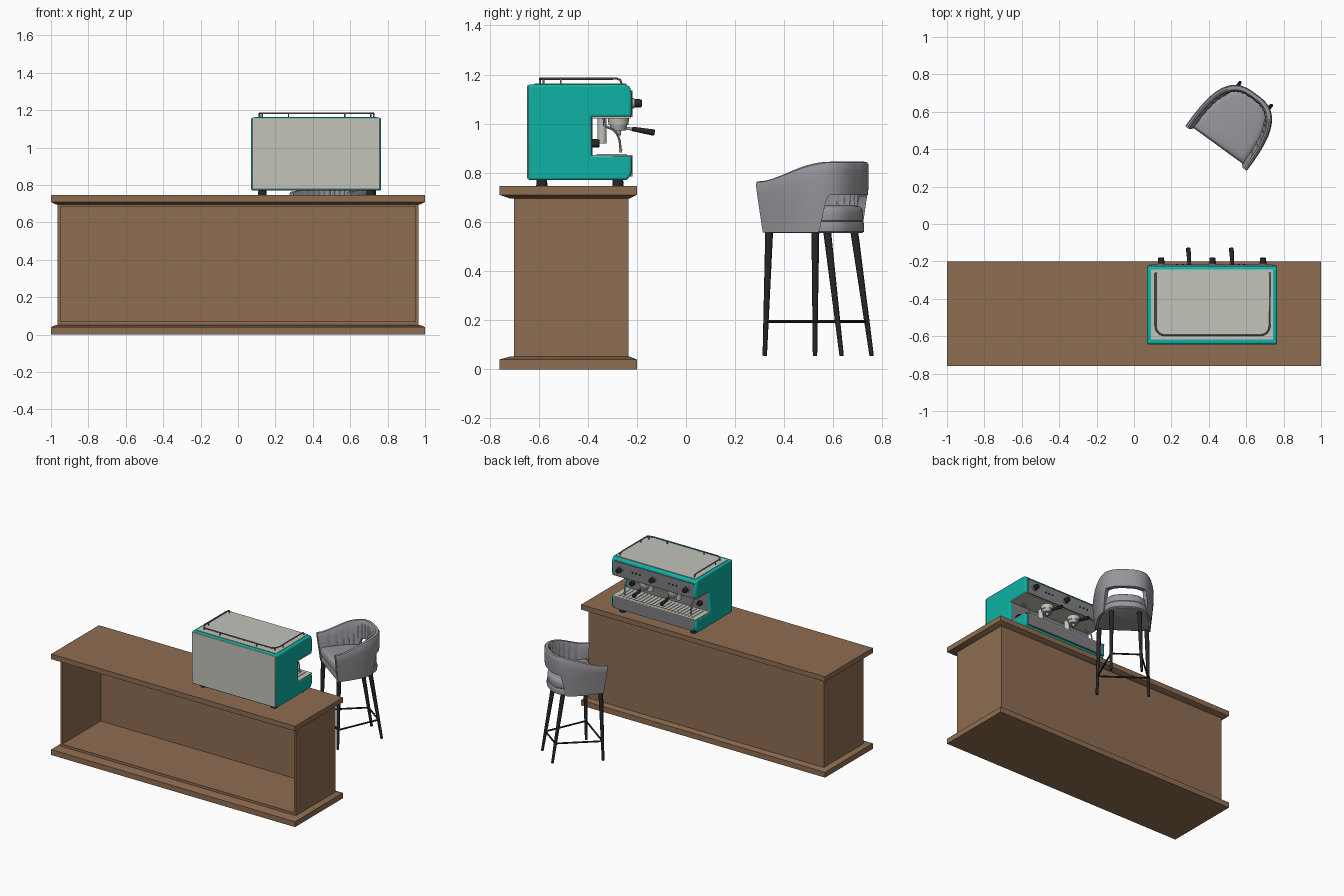
import bpy, bmesh, math
from mathutils import Vector, Matrix

if "Cube" in bpy.data.objects:
    bpy.data.objects.remove(bpy.data.objects["Cube"])

def material(name, r, g, b):
    m = bpy.data.materials.new(name)
    m.diffuse_color = [(c / 255 / 12.92 if c < 10 else ((c / 255 + .055) / 1.055) ** 2.4) for c in (r, g, b)] + [1]
    m.use_nodes = True
    m.node_tree.nodes["Principled BSDF"].inputs["Base Color"].default_value = m.diffuse_color
    return m

WOOD = material("brown wood", 143, 109, 81)
TEAL = material("teal paint", 14, 178, 165)
PALE = material("pale metal", 195, 195, 187)
STEEL = material("grey steel", 128, 128, 132)
BLACK = material("black plastic", 38, 38, 40)
FABRIC = material("grey fabric", 152, 150, 156)
CHROME = material("chrome", 172, 172, 172)

def loft(name, rings, mat, world=None):
    """Skin a list of closed rings and cap both ends."""
    bm = bmesh.new()
    vs = [[bm.verts.new(p) for p in r] for r in rings]
    n = len(vs[0])
    for a, b in zip(vs, vs[1:]):
        for i in range(n):
            bm.faces.new((a[i], a[(i + 1) % n], b[(i + 1) % n], b[i]))
    bm.faces.new(vs[0])
    bm.faces.new(vs[-1])
    bmesh.ops.recalc_face_normals(bm, faces=bm.faces)
    me = bpy.data.meshes.new(name)
    bm.to_mesh(me)
    bm.free()
    if world:
        me.transform(world)
    ob = bpy.data.objects.new(name, me)
    bpy.context.collection.objects.link(ob)
    me.materials.append(mat)
    return ob

def bevel(ob, w, seg=3):
    m = ob.modifiers.new("bevel", 'BEVEL')
    m.width, m.segments, m.limit_method = w, seg, 'ANGLE'
    return ob

def rect(x0, x1, y0, y1, z):
    return [(x0, y0, z), (x1, y0, z), (x1, y1, z), (x0, y1, z)]

def box(name, x0, x1, y0, y1, z0, z1, mat):
    return loft(name, [rect(x0, x1, y0, y1, z0), rect(x0, x1, y0, y1, z1)], mat)

def rod(name, p, q, r0, r1, mat, world=None, n=20):
    """Straight round rod, tapered from r0 to r1."""
    p, q = Vector(p), Vector(q)
    rot = (q - p).to_track_quat('Z', 'Y')
    ring = lambda c, r: [c + rot @ Vector((r * math.cos(k * math.tau / n), r * math.sin(k * math.tau / n), 0)) for k in range(n)]
    return loft(name, [ring(p, r0), ring(q, r1)], mat, world)

def tube(name, pts, r, mat):
    """Bent tube through the points."""
    cu = bpy.data.curves.new(name, 'CURVE')
    cu.dimensions, cu.bevel_depth, cu.bevel_resolution, cu.use_fill_caps = '3D', r, 3, True
    sp = cu.splines.new('POLY')
    sp.points.add(len(pts) - 1)
    for s, p in zip(sp.points, pts):
        s.co = (*p, 1)
    ob = bpy.data.objects.new(name, cu)
    bpy.context.collection.objects.link(ob)
    cu.materials.append(mat)
    bpy.ops.object.select_all(action='DESELECT')
    ob.select_set(True)
    bpy.context.view_layer.objects.active = ob
    bpy.ops.object.convert(target='MESH')

# ---------- Counter: moulded slabs around an open-fronted box ----------
body = (-.965, .965, -.70, -.235)
full = (-1, 1, -.76, -.2)
neck = (-.972, .972, -.715, -.23)
loft("counter_top", [rect(*neck, .695), rect(*full, .71), rect(*full, .747)], WOOD)
loft("counter_base", [rect(*full, 0), rect(*full, .04), rect(*neck, .052)], WOOD)
for s, n in ((-1, "left"), (1, "right")):
    x0, x1 = sorted((s * .95, s * .965))
    box(f"counter_{n}_wall", x0, x1, -.70, -.235, .045, .70, WOOD)
box("counter_back_wall", -.95, .95, -.25, -.235, .045, .70, WOOD)
box("counter_floor", -.95, .95, -.70, -.25, .045, .07, WOOD)
box("counter_ceiling", -.95, .95, -.70, -.25, .685, .70, WOOD)

# ---------- Coffee machine body: C-shaped side profile ----------
X0, X1 = .07, .765
prof = [(-.643, .77), (-.643, 1.16), (-.245, 1.16), (-.228, 1.15), (-.222, 1.125), (-.222, 1.028),
        (-.385, 1.028), (-.385, .869), (-.222, .869), (-.222, .795), (-.24, .77)]
bevel(loft("machine_body", [[(x, y, z) for y, z in prof] for x in (X0, X1)], TEAL), .014)

# Cover plates
A, B = X0 + .022, X1 - .022
bevel(loft("back_plate", [[(x, y, z) for x, z in ((.076, .776), (.759, .776), (.759, 1.152), (.756, 1.156), (.079, 1.156), (.076, 1.152))]
      for y in (-.647, -.635)], PALE), .003, 2)
box("top_plate", A, B, -.617, -.243, 1.15, 1.163, PALE)
box("upper_front_panel", A, B, -.24, -.217, 1.028, 1.135, STEEL)
box("lower_front_panel", A, B, -.24, -.218, .785, .868, STEEL)
box("recess_wall", A, B, -.39, -.381, .87, 1.027, STEEL)
box("recess_ceiling", X0 + .004, X1 - .004, -.383, -.226, 1.022, 1.029, PALE)
box("drip_tray", X0 + .004, X1 - .004, -.383, -.218, .866, .873, PALE)
for k in range(22):
    x = A + .02 + k * .0285
    box("tray_slat", x, x + .012, -.365, -.24, .872, .877, PALE)

# Feet
for x in (.13, .71):
    for y in (-.587, -.277):
        rod("machine_foot", (x, y, .746), (x, y, .775), .023, .021, BLACK)

# Cup rail on the roof, with rounded rear corners
rail = [(.115, -.262, 1.162), (.115, -.268, 1.178), (.115, -.28, 1.183)]
for cx, a0 in ((.165, 180), (.675, 270)):
    for k in range(7):
        a = math.radians(a0 + k * 15)
        rail.append((cx + .05 * math.cos(a), -.545 + .05 * math.sin(a), 1.183))
rail += [(.725, -.28, 1.183), (.725, -.268, 1.178), (.725, -.262, 1.162)]
tube("cup_rail", rail, .0045, STEEL)
for x, y in ((.115, -.51), (.725, -.51), (.27, -.595), (.57, -.595), (.13, -.58), (.71, -.58)):
    rod("rail_post", (x, y, 1.16), (x, y, 1.183), .004, .004, STEEL)

# Knobs on the upper panel, valve knobs in the recess, buttons
for x in (.145, .42, .69):
    rod("knob_collar", (x, -.22, 1.083), (x, -.21, 1.083), .022, .02, CHROME)
    bevel(rod("knob", (x, -.212, 1.083), (x, -.18, 1.083), .018, .016, BLACK), .003, 2)
for x in (.147, .70):
    bevel(rod("valve_knob", (x, -.383, .92), (x, -.352, .92), .018, .016, BLACK), .003, 2)
for x in (.23, .26, .29, .53, .56, .59):
    rod("button", (x, -.22, 1.085), (x, -.213, 1.085), .006, .006, BLACK)

# Brewing groups with filter handles
for x in (.30, .53):
    rod("group_column", (x, -.342, .92), (x, -.342, 1.024), .019, .019, PALE)
    rod("group_head", (x, -.275, .995), (x, -.275, 1.025), .04, .044, PALE)
    rod("filter_holder", (x, -.275, .972), (x, -.275, .996), .031, .036, CHROME)
    rod("filter_spout", (x, -.275, .952), (x, -.275, .974), .009, .012, CHROME)
    rod("handle_neck", (x, -.275, .987), (x - .005, -.215, .977), .006, .006, CHROME)
    bevel(rod("filter_handle", (x - .004, -.22, .979), (x - .01, -.128, .963), .009, .013, BLACK), .003, 2)

# Steam wands
for x in (.145, .69):
    tube("steam_wand", [(x, -.335, 1.025), (x, -.333, .995), (x, -.318, .985), (x, -.295, .975), (x, -.278, .955),
                        (x, -.27, .93), (x, -.267, .90), (x, -.266, .885)], .005, CHROME)
    rod("wand_tip", (x, -.266, .882), (x, -.266, .896), .005, .007, CHROME)

# ---------- Stool (local x = sideways, y = towards the back) ----------
STOOL = Matrix.Translation((.4385, .4035, 0)) @ Matrix.Rotation(math.radians(-36), 4, 'Z')

def d_point(t, a, b, p=2.9):
    c, s = math.cos(t), abs(math.sin(t))
    return math.copysign(abs(c) ** (2 / p) * a, c), s ** (2 / p) * b

def smooth(v):
    v = max(0, min(1, v))
    return v * v * (3 - 2 * v)

# Wrap-around backrest: thickness/height section swept round a D, window at the back
section = [(0, 0), (0, .25), (0, .5), (0, .75), (.001, .92), (.006, .98), (.015, 1), (.024, .98),
           (.029, .92), (.03, .75), (.03, .5), (.03, .25), (.03, 0)]
rings, N = [], 132
for i in range(N + 1):
    t = math.pi * i / N
    d = d_point(t, .205, .36)[1]
    zt = .765 + .08 * smooth(d / .33)
    zb = .556 + .154 * smooth((d - .275) / .045)
    ring = []
    for k, f in section:
        z = zb + (zt - zb) * f
        low = max(0, 1 - (z - .556) / .2)
        if k == .03:                       # stitched pleats inside
            k += .005 * abs(math.sin(t * 22)) * (f > 0)
        x, y = d_point(t, .205 - k - .02 * low, .362 - k - .012 * low)
        ring.append((x, y + .022 * low * (1 - d / .36), z))
    rings.append(ring)
loft("stool_backrest", rings, FABRIC, STOOL)

# Seat base and cushion
def pad(name, layers, a, b, front):
    rs = []
    for inset, z in layers:
        rs.append([(x, y + front + inset, z) for x, y in
                   (d_point(math.pi * i / 48, a - inset, b - front - 2 * inset) for i in range(49))])
    loft(name, rs, FABRIC, STOOL)

pad("seat_base", [(.008, .555), (.001, .56), (0, .57), (0, .592), (.004, .602)], .178, .348, .022)
pad("seat_cushion", [(.008, .598), (.001, .606), (0, .62), (0, .64), (.004, .654), (.014, .663), (.04, .668)], .172, .345, .018)

# Tapered legs and foot bars
for s in (-1, 1):
    rod("front_leg", (s * .174, .024, .055), (s * .16, .036, .56), .009, .016, BLACK, STOOL)
    rod("back_leg", (s * .104, .36, .055), (s * .094, .28, .56), .009, .016, BLACK, STOOL)
    rod("side_foot_bar", (s * .17, .027, .195), (s * .102, .338, .195), .006, .006, BLACK, STOOL, 10)
rod("front_foot_bar", (-.17, .027, .195), (.17, .027, .195), .006, .006, BLACK, STOOL, 10)
rod("back_foot_bar", (-.102, .338, .195), (.102, .338, .195), .006, .006, BLACK, STOOL, 10)

# Smooth shading with crisp edges
bpy.ops.object.select_all(action='SELECT')
bpy.context.view_layer.objects.active = bpy.data.objects["stool_backrest"]
bpy.ops.object.shade_smooth_by_angle(angle=math.radians(35))
